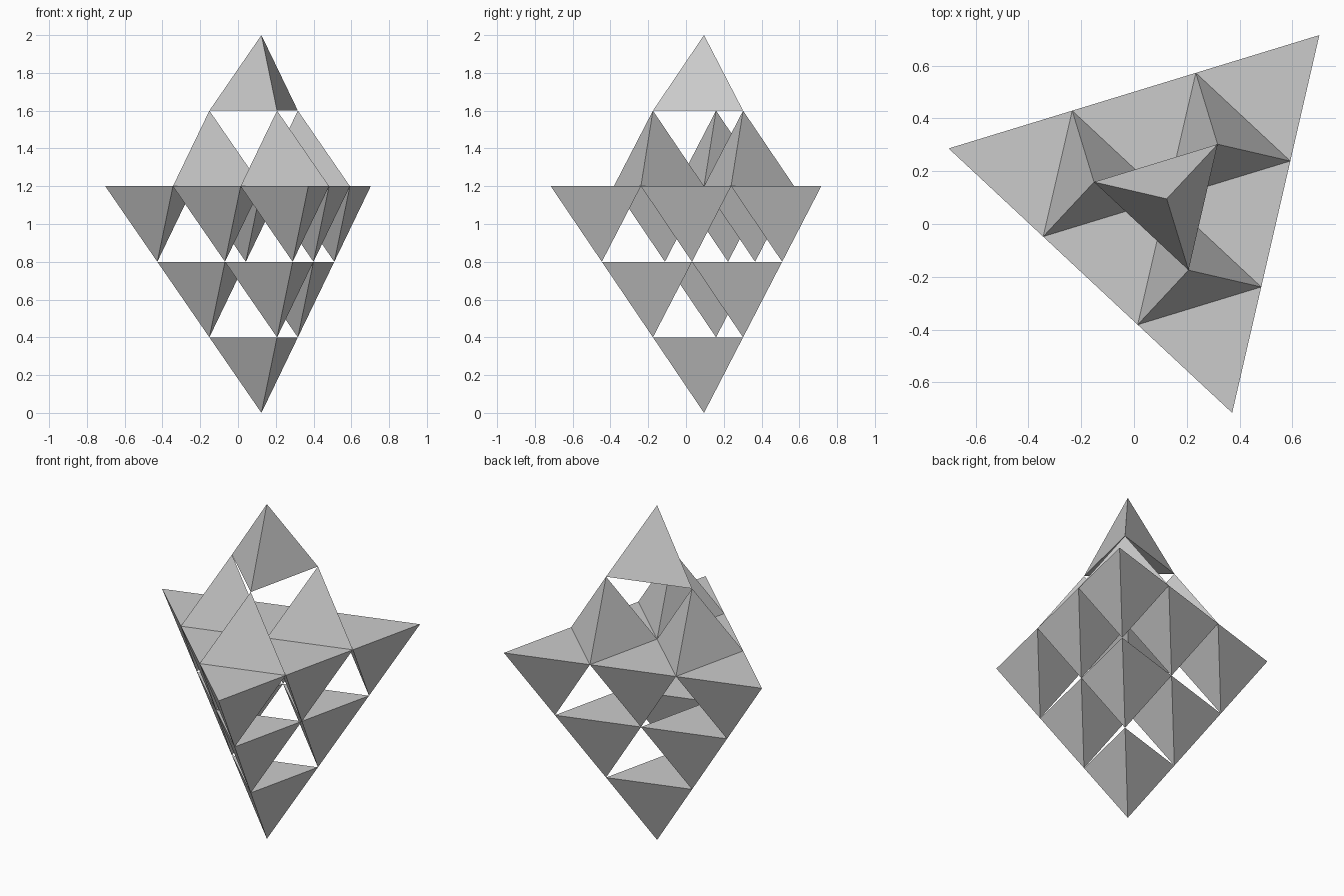
import bpy, bmesh, math
from mathutils import Vector

if "Cube" in bpy.data.objects:
    bpy.data.objects.remove(bpy.data.objects["Cube"])

H = 0.4                              # height of one small tetrahedron
E = H / math.sqrt(2 / 3)             # its edge length
TURN = math.radians(17)
U = Vector((math.cos(TURN), math.sin(TURN), 0)) * E
V = Vector((math.cos(TURN - math.pi / 3), math.sin(TURN - math.pi / 3), 0)) * E

# corner of the widest triangle, chosen so the footprint is centred
span_x = 3 * U.x
span_y = 3 * (U - V).y
CORNER = Vector((-span_x / 2, span_y / 2 - 3 * U.y, 0))


def tetra_layer(name, triangles, z, rise):
    """Tetrahedra on horizontal triangles at height z, tips offset by rise."""
    bm = bmesh.new()
    for tri in triangles:
        base = [Vector((p.x, p.y, z)) for p in tri]
        tip = sum(base, Vector()) / 3 + Vector((0, 0, rise))
        a, b, c, d = [bm.verts.new(p) for p in base + [tip]]
        for face in ((a, b, c), (a, b, d), (b, c, d), (c, a, d)):
            bm.faces.new(face)
    bmesh.ops.recalc_face_normals(bm, faces=bm.faces)
    mesh = bpy.data.meshes.new(name)
    bm.to_mesh(mesh)
    bm.free()
    bpy.context.collection.objects.link(bpy.data.objects.new(name, mesh))


def centre(tri):
    return sum(tri, Vector()) / 3


def grid_triangles(origin, n):
    return [(p, p + U, p + V) for i in range(n) for j in range(n - i)
            for p in [origin + i * U + j * V]]


# Lower part: layers of 6, 3 and 1 tetrahedra pointing down
origin = CORNER
for n, name in ((3, "lower_wide_layer"), (2, "lower_middle_layer"), (1, "bottom_tip")):
    tetra_layer(name, grid_triangles(origin, n), n * H, -H)
    origin = origin + (U + V) / 3

# Upper part: 3 tetrahedra standing in the gaps of the wide layer
gaps = [(p + U, p + V, p + U + V) for i, j in ((0, 0), (1, 0), (0, 1))
        for p in [CORNER + i * U + j * V]]
tetra_layer("upper_layer", gaps, 3 * H, H)

# Top tetrahedron resting on their three tips
tetra_layer("top_tip", [[centre(t) for t in gaps]], 4 * H, H)
